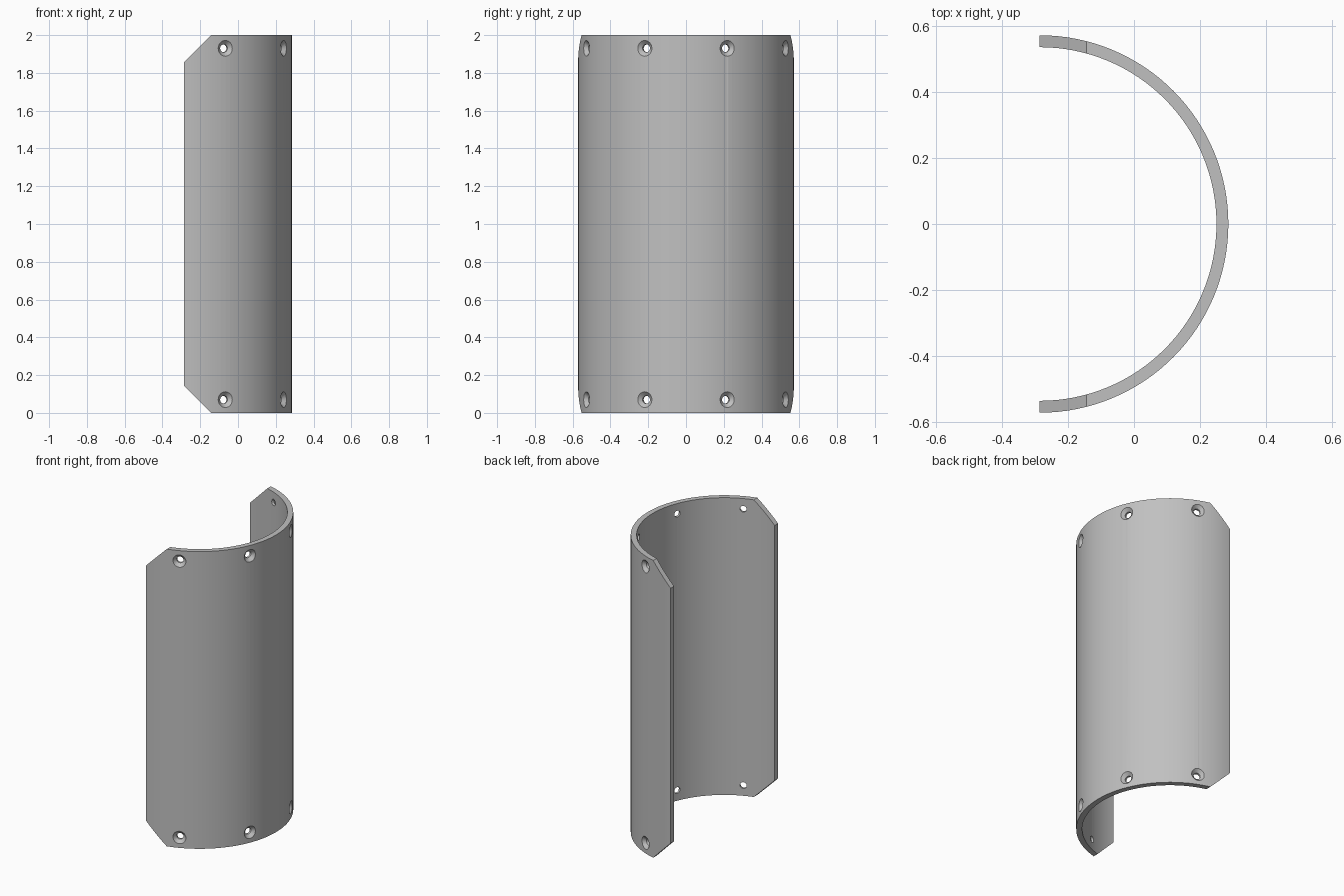
import bpy, bmesh, math
from mathutils import Vector, Matrix

cube = bpy.data.objects.get("Cube")
if cube:
    bpy.data.objects.remove(cube)

R_OUT, R_IN, HEIGHT = 0.571, 0.535, 2.0
AXIS_X = -R_OUT / 2
CHAMFER = 0.142
SEGMENTS = 64

grey = bpy.data.materials.new("plain grey")
grey.use_nodes = True
colour = (0.53, 0.53, 0.53, 1)
grey.diffuse_color = colour
grey.node_tree.nodes["Principled BSDF"].inputs["Base Color"].default_value = colour


def add_object(name, bm):
    bmesh.ops.recalc_face_normals(bm, faces=bm.faces)
    mesh = bpy.data.meshes.new(name)
    bm.to_mesh(mesh)
    bm.free()
    mesh.materials.append(grey)
    obj = bpy.data.objects.new(name, mesh)
    bpy.context.collection.objects.link(obj)
    return obj


# Half-round shell: arc strip extruded upwards
bm = bmesh.new()
rows = []
for i in range(SEGMENTS + 1):
    a = math.pi * (i / SEGMENTS - 0.5)
    rows.append([bm.verts.new((AXIS_X + r * math.cos(a), r * math.sin(a), 0))
                 for r in (R_IN, R_OUT)])
for p, q in zip(rows, rows[1:]):
    bm.faces.new((p[0], p[1], q[1], q[0]))
top = bmesh.ops.extrude_face_region(bm, geom=bm.faces[:])["geom"]
bmesh.ops.translate(bm, vec=(0, 0, HEIGHT),
                    verts=[v for v in top if isinstance(v, bmesh.types.BMVert)])

# Slanted corners at both ends of the open edges
for z, direction in ((HEIGHT, 1), (0, -1)):
    cut = bmesh.ops.bisect_plane(
        bm, geom=bm.verts[:] + bm.edges[:] + bm.faces[:],
        plane_co=(AXIS_X + CHAMFER, 0, z), plane_no=(-1, 0, direction),
        clear_outer=True)["geom_cut"]
    edges = [e for e in cut if isinstance(e, bmesh.types.BMEdge)]
    bmesh.ops.holes_fill(bm, edges=edges, sides=0)
shell = add_object("half_round_shell", bm)

# Countersunk screw holes: revolved cutters pointing outwards
PROFILE = [(0.021, R_IN - 0.03), (0.021, R_OUT - 0.021),
           (0.042, R_OUT), (0.042, R_OUT + 0.03)]
SIDES = 32
bm = bmesh.new()
for z in (0.07, HEIGHT - 0.07):
    for degrees in (-67.5, -22.5, 22.5, 67.5):
        place = (Matrix.Translation((AXIS_X, 0, z))
                 @ Matrix.Rotation(math.radians(degrees), 4, 'Z'))
        rings = []
        for r, d in PROFILE:
            angles = [math.tau * k / SIDES for k in range(SIDES)]
            rings.append([bm.verts.new(place @ Vector(
                (d, r * math.cos(t), r * math.sin(t)))) for t in angles])
        for lower, upper in zip(rings, rings[1:]):
            for k in range(SIDES):
                n = (k + 1) % SIDES
                bm.faces.new((lower[k], lower[n], upper[n], upper[k]))
        bm.faces.new(rings[0][::-1])
        bm.faces.new(rings[-1])
cutter = add_object("hole_cutter", bm)
cutter.hide_render = True

bpy.ops.object.select_all(action='DESELECT')
shell.select_set(True)
bpy.context.view_layer.objects.active = shell
holes = shell.modifiers.new("screw holes", 'BOOLEAN')
holes.operation = 'DIFFERENCE'
holes.solver = 'EXACT'
holes.object = cutter
bpy.ops.object.modifier_apply(modifier=holes.name)
bpy.data.objects.remove(cutter)

bpy.ops.object.shade_smooth_by_angle(angle=math.radians(30))
